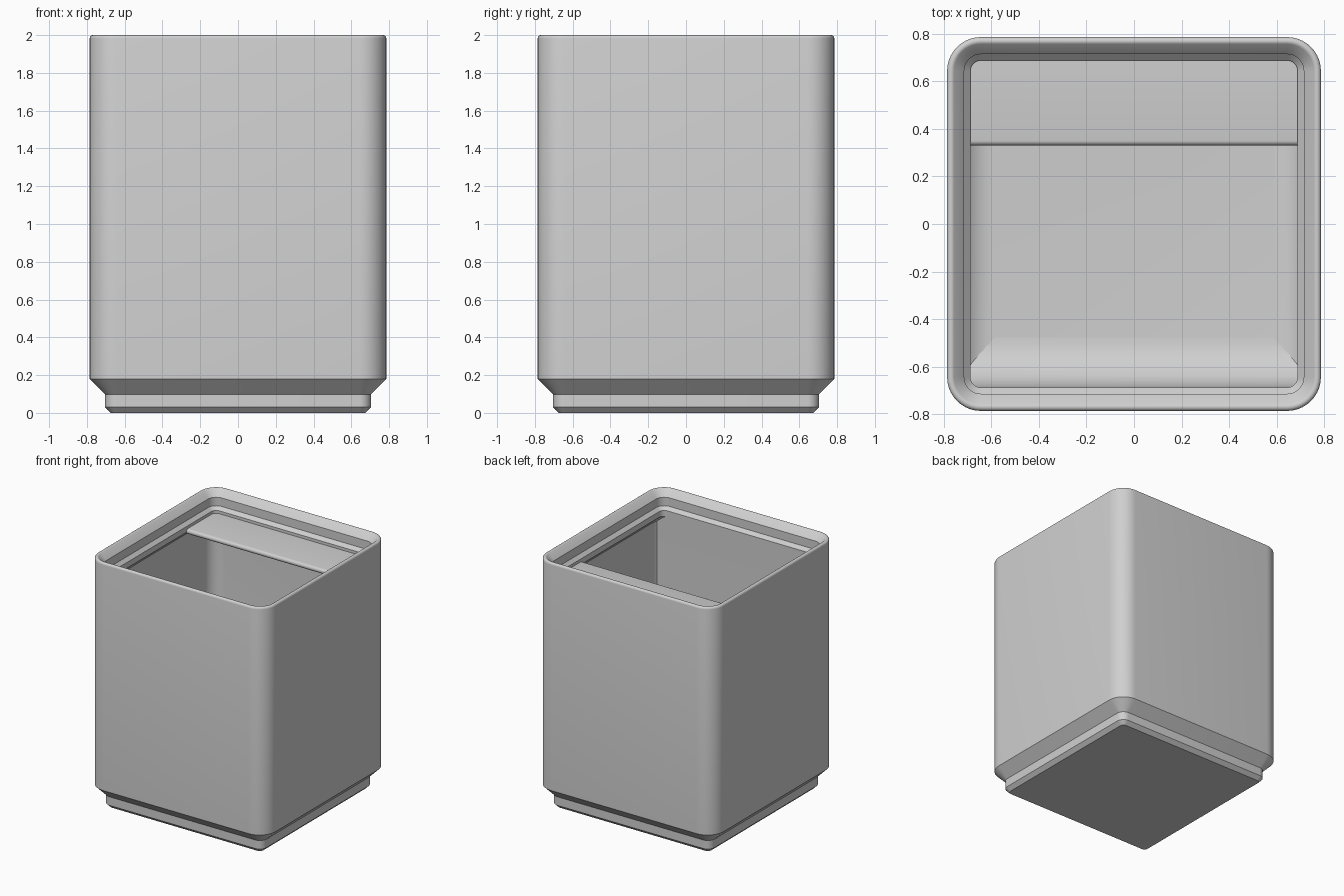
import bpy, bmesh, math

if "Cube" in bpy.data.objects:
    bpy.data.objects.remove(bpy.data.objects["Cube"])

grey = bpy.data.materials.new("light_grey")
grey.diffuse_color = (0.63, 0.63, 0.63, 1)
grey.use_nodes = True
grey.node_tree.nodes["Principled BSDF"].inputs["Base Color"].default_value = grey.diffuse_color
SEG = 10  # segments per rounded corner


def finish(name, bm):
    bmesh.ops.recalc_face_normals(bm, faces=bm.faces[:])
    mesh = bpy.data.meshes.new(name)
    bm.to_mesh(mesh)
    bm.free()
    mesh.materials.append(grey)
    ob = bpy.data.objects.new(name, mesh)
    bpy.context.collection.objects.link(ob)
    return ob


def smooth(ob):
    bpy.ops.object.select_all(action='DESELECT')
    ob.select_set(True)
    bpy.context.view_layer.objects.active = ob
    bpy.ops.object.shade_smooth_by_angle(angle=math.radians(25))


def rounded_square(half, r, z):
    pts = []
    for q in range(4):
        sx, sy = ((1, 1), (-1, 1), (-1, -1), (1, -1))[q]
        for i in range(SEG + 1):
            a = math.pi / 2 * (q + i / SEG)
            pts.append((sx * (half - r) + r * math.cos(a),
                        sy * (half - r) + r * math.sin(a), z))
    return pts


def loft(name, rings):
    """Skin rounded squares given as (half width, corner radius, height)."""
    bm = bmesh.new()
    loops = [[bm.verts.new(p) for p in rounded_square(*ring)] for ring in rings]
    n = len(loops[0])
    for a, b in zip(loops, loops[1:]):
        for i in range(n):
            j = (i + 1) % n
            bm.faces.new((a[i], a[j], b[j], b[i]))
    bm.faces.new(loops[0])
    bm.faces.new(loops[-1])
    return finish(name, bm)


def extrude_x(name, profile, half):
    """Prism along x from a (y, z) profile."""
    bm = bmesh.new()
    left, right = [[bm.verts.new((x, y, z)) for y, z in profile] for x in (-half, half)]
    n = len(profile)
    for i in range(n):
        j = (i + 1) % n
        bm.faces.new((left[i], left[j], right[j], right[i]))
    bm.faces.new(left)
    bm.faces.new(right)
    return finish(name, bm)


def arc(cy, cz, r, a0, a1, n):
    return [(cy + r * math.cos(math.radians(a0 + (a1 - a0) * i / n)),
             cz + r * math.sin(math.radians(a0 + (a1 - a0) * i / n))) for i in range(n + 1)]


# Bin: stepped foot, outer wall, stacking lip, inner wall and filleted floor
FLOOR, WALL, FILLET = 0.265, 0.749, 0.16
rings = [(0.673, 0.03, 0), (0.703, 0.06, 0.03), (0.703, 0.06, 0.098), (0.785, 0.142, 0.18)]
rings += [(h, h - 0.643, z) for h, z in arc(0.768, 1.983, 0.017, 0, 135, 6)]
rings += [(0.713, 0.07, 1.947), (0.713, 0.07, 1.879), (0.687, 0.044, 1.853),
          (0.687, 0.044, 1.807), (WALL, 0.106, 1.745)]
rings += [(h, max(0.106 - (WALL - h), 0.004), z)
          for h, z in arc(WALL - FILLET, FLOOR + FILLET, FILLET, 0, -90, 8)]
smooth(loft("bin_body", rings))

# Helper that trims the inserts to the middle of the wall thickness
trim = loft("trim_helper", [(0.765, 0.122, 0.22), (0.765, 0.122, 1.9)])
trim.hide_render = True
trim.hide_viewport = True

# Scoop: thickened front wall curving into the floor
R = 0.21
scoop = extrude_x("front_scoop",
                  [(-0.78, FLOOR - 0.01), (-0.78, 1.83), (-0.687, 1.83)]
                  + arc(-0.687 + R, FLOOR + R, R, 180, 270, 12)
                  + [(-0.687 + R, FLOOR - 0.01)], 0.79)

# Label shelf: flat top, rounded front edge, sloping underside
shelf = extrude_x("label_shelf",
                  [(0.78, 1.83)] + arc(0.35, 1.81, 0.02, 90, 240, 8) + [(0.78, 1.555)], 0.79)

for ob in (scoop, shelf):
    smooth(ob)
    mod = ob.modifiers.new("trim", 'BOOLEAN')
    mod.operation = 'INTERSECT'
    mod.solver = 'EXACT'
    mod.object = trim
    bpy.context.view_layer.objects.active = ob
    bpy.ops.object.modifier_apply(modifier=mod.name)
